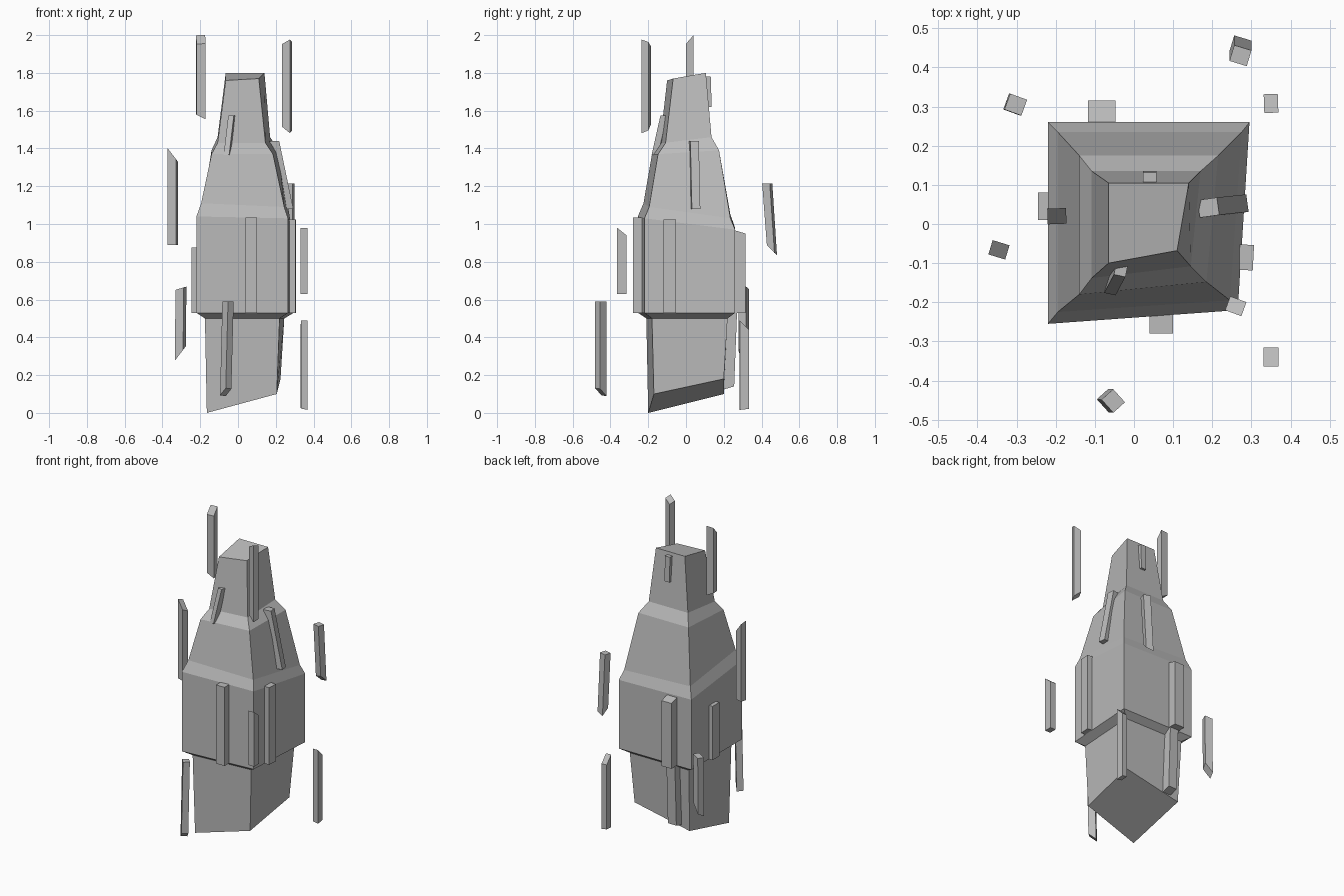
import bpy
import bmesh
from math import radians
from mathutils import Matrix, Vector

old = bpy.data.objects.get("Cube")
if old:
    bpy.data.objects.remove(old, do_unlink=True)

# Single stone grey
GREY = (0.5, 0.5, 0.5, 1)
stone = bpy.data.materials.new("stone_grey")
stone.use_nodes = True
stone.diffuse_color = GREY
stone.node_tree.nodes["Principled BSDF"].inputs["Base Color"].default_value = GREY


def loft(name, rings):
    """Skin a stack of four-cornered rings and cap both ends."""
    bm = bmesh.new()
    loops = [[bm.verts.new(p) for p in ring] for ring in rings]
    for low, high in zip(loops, loops[1:]):
        for i in range(4):
            j = (i + 1) % 4
            bm.faces.new((low[i], low[j], high[j], high[i]))
    bm.faces.new(loops[0][::-1])
    bm.faces.new(loops[-1])
    bmesh.ops.recalc_face_normals(bm, faces=bm.faces)
    mesh = bpy.data.meshes.new(name)
    bm.to_mesh(mesh)
    bm.free()
    mesh.materials.append(stone)
    obj = bpy.data.objects.new(name, mesh)
    bpy.context.collection.objects.link(obj)
    return obj


def ring(left, back, right_front, right_back, front_left, front_right, z):
    """Skewed rectangle, z per corner: front -x, front +x, back +x, back -x."""
    return [(left, front_left, z[0]), (right_front, front_right, z[1]),
            (right_back, back, z[2]), (left, back, z[3])]


def shard(name, bottom, top, size, turn=0, cut_low=(0, 0), cut_high=(0, 0)):
    """Leaning bar between two centres whose ends are cut at a slope."""
    spin = Matrix.Rotation(radians(turn), 3, 'Z')
    rings = []
    for centre, cut in ((bottom, cut_low), (top, cut_high)):
        loop = []
        for sx, sy in ((-1, -1), (1, -1), (1, 1), (-1, 1)):
            d = spin @ Vector((sx * size[0] / 2, sy * size[1] / 2, 0))
            d.z = cut[0] * d.x + cut[1] * d.y
            loop.append(Vector(centre) + d)
        rings.append(loop)
    return loft(name, rings)


# Main body: lower block, wide middle, shoulders and spire
loft("body", [
    ring(-.165, .2, .205, .225, -.2, -.17, (0, .1, .18, .1)),
    ring(-.175, .22, .22, .245, -.21, -.18, (.5, .5, .5, .5)),
    ring(-.22, .26, .265, .295, -.255, -.22, (.53, .53, .53, .53)),
    ring(-.22, .26, .265, .295, -.255, -.22, (1.04, 1.03, .97, .98)),
    ring(-.195, .235, .245, .275, -.225, -.195, (1.11, 1.09, 1.03, 1.05)),
    ring(-.14, .175, .185, .215, -.18, -.148, (1.37, 1.37, 1.39, 1.39)),
    ring(-.108, .135, .145, .17, -.138, -.108, (1.43, 1.43, 1.46, 1.46)),
    ring(-.065, .105, .11, .14, -.1, -.068, (1.76, 1.77, 1.8, 1.8)),
])

# Strips set into the body walls
shard("front_strip", (.07, -.255, .53), (.07, -.255, 1.035), (.06, .05))
shard("left_strip", (.28, -.085, .53), (.28, -.085, 1.025), (.05, .065), -3)
shard("right_strip", (-.22, .045, .53), (-.22, .045, .875), (.05, .07))
shard("back_strip", (-.082, .28, .53), (-.082, .28, .96), (.07, .07), 0,
      (0, 0), (0, -.3))
shard("lower_back_strip", (-.08, .22, .13), (-.08, .235, .53), (.06, .07), 0,
      (0, .3))
shard("upper_front_strip", (-.058, -.162, 1.365), (-.033, -.115, 1.575),
      (.03, .035), -12)
shard("upper_left_strip", (.265, .05, 1.08), (.19, .042, 1.44), (.05, .045), 8)
shard("upper_back_strip", (.04, .115, 1.62), (.04, .11, 1.78), (.035, .042))

# Loose shards floating around the body
shard("top_right_shard", (-.197, .02, 1.567), (-.197, .02, 1.977),
      (.048, .04), 2, (-.5, 0), (0, 1.15))
shard("top_left_shard", (.26, -.21, 1.505), (.26, -.21, 1.958),
      (.044, .038), -20, (-.6, .6), (.4, -.5))
shard("back_left_shard", (.272, .455, .86), (.272, .43, 1.215),
      (.046, .042), -17, (0, -1))
shard("front_left_shard", (.35, -.34, .63), (.35, -.34, .96),
      (.038, .048), 0, (0, 0), (0, -.8))
shard("low_left_shard", (.35, .308, .022), (.35, .308, .465),
      (.036, .048), 2, (-.2, .1), (0, -1))
shard("low_front_shard", (-.065, -.451, .11), (-.053, -.452, .59),
      (.04, .045), 42, (.5, -.7))
shard("middle_right_shard", (-.345, -.066, .89), (-.345, -.066, 1.365),
      (.045, .038), -17, (0, 0), (-1.3, 0))
shard("low_right_shard", (-.305, .305, .315), (-.302, .305, .66),
      (.046, .043), -20, (1.3, 0), (.3, 0))
